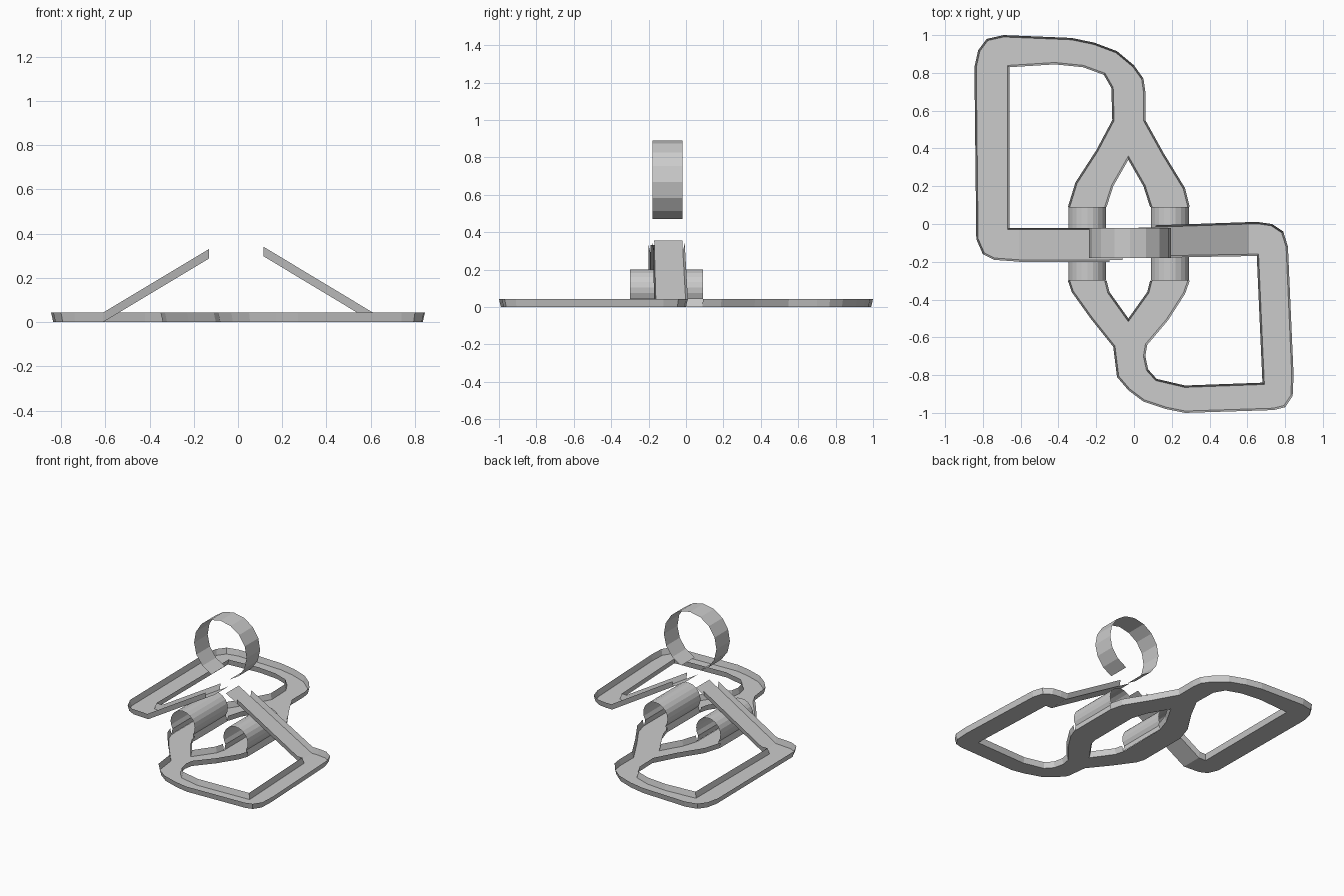
import bpy, bmesh, math
from mathutils import Vector

if "Cube" in bpy.data.objects:
    bpy.data.objects.remove(bpy.data.objects["Cube"])

H = 0.043      # tray wall height
LEAN = 0.01    # how far the walls flare outward
ARM_X = 0.6    # where the sloping arms leave the flat tray
RING_Y = (-0.3, 0.09)


def finish(bm, name):
    mesh = bpy.data.meshes.new(name)
    bm.to_mesh(mesh)
    bm.free()
    ob = bpy.data.objects.new(name, mesh)
    bpy.context.collection.objects.link(ob)
    return ob


def inset(loop):
    """Move each corner into the material (on the right of travel)."""
    pts = [Vector(p) for p in loop]
    out = []
    for i, p in enumerate(pts):
        a = (p - pts[i - 1]).normalized()
        b = (pts[(i + 1) % len(pts)] - p).normalized()
        n1, n2 = Vector((a.y, -a.x)), Vector((b.y, -b.x))
        m = (n1 + n2).normalized()
        out.append(p + m * LEAN / max(m.dot(n1), 0.5))
    return out


def open_wall(p, q):
    """Edges with no wall: arm bases and the curled sections."""
    arm = abs(p[0]) == ARM_X and p[0] == q[0]
    curl = p[1] != q[1] and p[1] in RING_Y and q[1] in RING_Y
    return arm or curl


def open_tube(name, section, ya, yb):
    """Sweep an open x/z profile along y."""
    bm = bmesh.new()
    a = [bm.verts.new((x, ya, z)) for x, z in section]
    b = [bm.verts.new((x, yb, z)) for x, z in section]
    for i in range(len(a) - 1):
        bm.faces.new((a[i], a[i + 1], b[i + 1], b[i]))
    return finish(bm, name)


def arc(cx, cz, r, start, end, n):
    angles = [math.radians(start + (end - start) * i / n) for i in range(n + 1)]
    return [(cx + r * math.cos(t), cz + r * math.sin(t)) for t in angles]


# Flat tray outline: back left loop, right side of the oval
back_edge = [(-0.6, -0.2), (-0.74, -0.19), (-0.8, -0.16), (-0.835, -0.08),
             (-0.845, 0.83), (-0.825, 0.92), (-0.78, 0.98), (-0.69, 1.0),
             (-0.33, 0.985), (-0.21, 0.96), (-0.09, 0.915), (0.0, 0.84),
             (0.05, 0.77), (0.06, 0.7), (0.06, 0.55), (0.16, 0.37),
             (0.27, 0.19), (0.295, 0.09), (0.295, -0.3), (0.27, -0.37),
             (0.18, -0.51), (0.07, -0.64), (0.06, -0.7), (0.075, -0.77),
             (0.12, -0.82), (0.27, -0.855), (0.68, -0.84), (0.65, -0.17),
             (0.6, -0.17)]
# Front right loop, left side of the oval
front_edge = [(0.6, 0.01), (0.66, 0.01), (0.73, 0.0), (0.79, -0.04),
              (0.815, -0.12), (0.845, -0.8), (0.84, -0.91), (0.8, -0.97),
              (0.74, -0.985), (0.27, -1.0), (0.17, -0.98), (0.05, -0.94),
              (-0.03, -0.88), (-0.09, -0.81), (-0.11, -0.65), (-0.23, -0.5),
              (-0.33, -0.36), (-0.35, -0.3), (-0.35, 0.09), (-0.31, 0.22),
              (-0.2, 0.39), (-0.115, 0.55), (-0.12, 0.72), (-0.16, 0.79),
              (-0.27, 0.83), (-0.42, 0.845), (-0.66, 0.83), (-0.66, -0.02),
              (-0.6, -0.02)]
oval_hole = [(-0.03, 0.34), (-0.11, 0.2), (-0.145, 0.09), (-0.145, -0.3),
             (-0.13, -0.36), (-0.03, -0.5), (0.07, -0.36), (0.085, -0.3),
             (0.085, 0.09), (0.05, 0.2)]

bm = bmesh.new()
rims = []
for loop in (back_edge + front_edge, oval_hole):
    low = [bm.verts.new((p.x, p.y, 0)) for p in inset(loop)]
    edges = [bm.edges.new((low[i - 1], low[i])) for i in range(len(low))]
    rims.append((loop, low, edges))
bmesh.ops.triangle_fill(bm, edges=rims[0][2] + rims[1][2], use_beauty=True,
                        normal=(0, 0, 1))
for loop, low, _ in rims:
    top = [bm.verts.new((x, y, H)) for x, y in loop]
    for i in range(len(loop)):
        if not open_wall(loop[i - 1], loop[i]):
            bm.faces.new((low[i - 1], low[i], top[i], top[i - 1]))
bmesh.ops.delete(bm, geom=[v for v in bm.verts if not v.link_faces],
                 context='VERTS')
finish(bm, "flat_tray")

# Sloping arms: floor strip with two side walls that stop short of the tip
for name, tip, wall_tip, tip_z, base_y, tip_y in (
        ("left_arm", -0.06, -0.13, 0.33, (-0.2, -0.02), (-0.2, -0.02)),
        ("right_arm", 0.02, 0.115, 0.355, (-0.17, 0.01), (-0.18, -0.01))):
    bm = bmesh.new()
    base = math.copysign(ARM_X + LEAN, tip)

    def point(x, side, lift, shrink):
        t = (x - base) / (tip - base)
        y = base_y[side] + (tip_y[side] - base_y[side]) * t
        return bm.verts.new((x, y + (shrink if side == 0 else -shrink),
                             tip_z * t + lift))

    bm.faces.new([point(base, 0, 0, LEAN), point(tip, 0, 0, LEAN),
                  point(tip, 1, 0, LEAN), point(base, 1, 0, LEAN)])
    for side in (0, 1):
        bm.faces.new([point(base, side, 0, LEAN), point(wall_tip, side, 0, LEAN),
                      point(wall_tip, side, H, 0), point(base, side, H, 0)])
    finish(bm, name)

# Curled tubes over the sides of the oval
for name, cx in (("left_curl", -0.247), ("right_curl", 0.19)):
    section = ([(cx + 0.094, 0)] + arc(cx, 0.1, 0.1, -33, 213, 14)
               + [(cx - 0.094, 0)])
    open_tube(name, section, *RING_Y)

# Open ring floating above the arms
open_tube("top_ring", arc(-0.02, 0.673, 0.217, -70, 250, 14), -0.18, -0.02)
